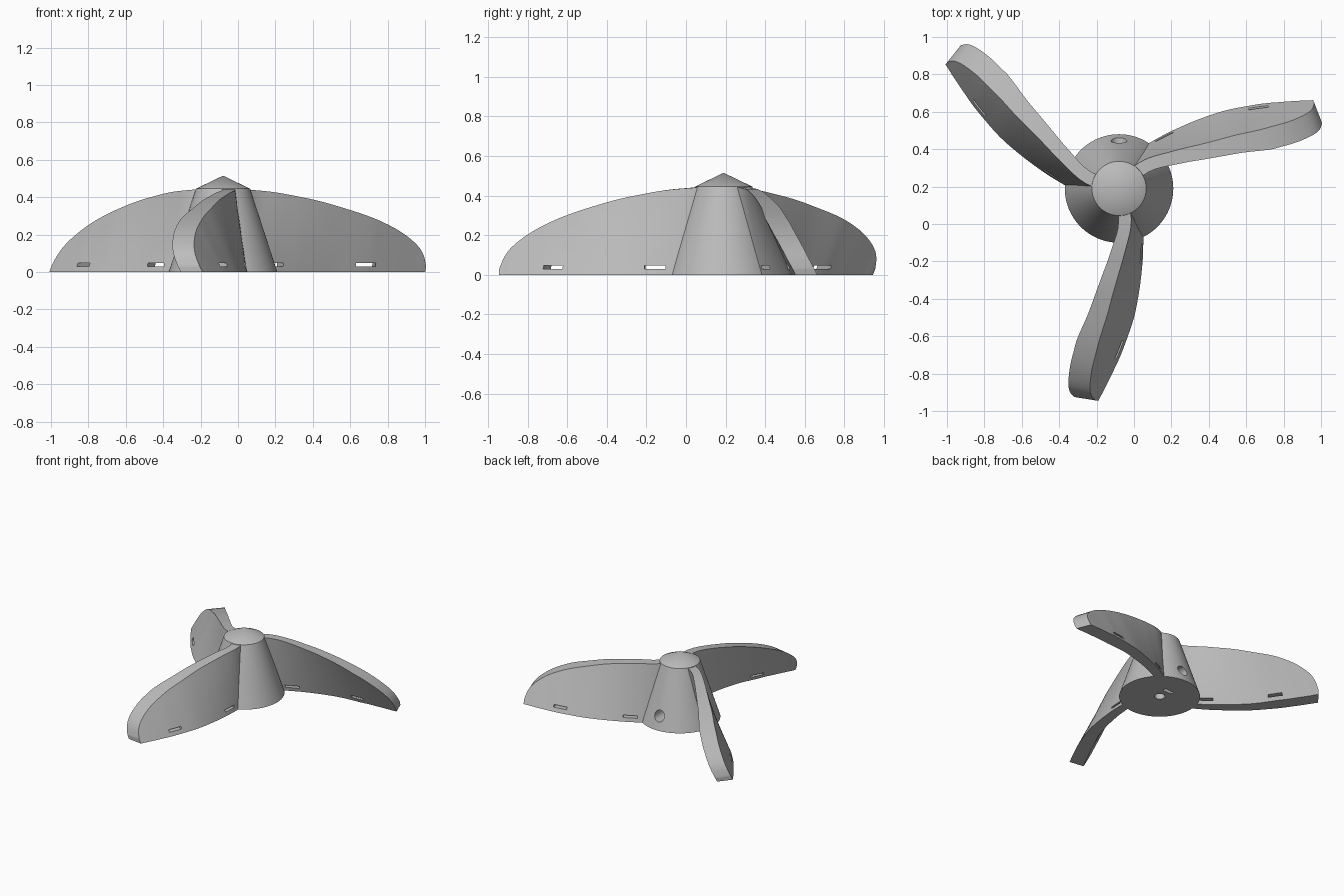
import bpy, bmesh, math
from mathutils import Vector, Matrix

cube = bpy.data.objects.get("Cube")
if cube:
    bpy.data.objects.remove(cube, do_unlink=True)

HUB = Vector((-0.08, 0.19, 0))

grey = bpy.data.materials.new("plain_grey")
grey.use_nodes = True
grey.diffuse_color = (0.5, 0.5, 0.5, 1)
grey.node_tree.nodes["Principled BSDF"].inputs["Base Color"].default_value = (0.5, 0.5, 0.5, 1)


def make_object(name, bm, matrix):
    bmesh.ops.recalc_face_normals(bm, faces=bm.faces[:])
    mesh = bpy.data.meshes.new(name)
    bm.to_mesh(mesh)
    bm.free()
    mesh.transform(matrix)
    mesh.materials.append(grey)
    obj = bpy.data.objects.new(name, mesh)
    bpy.context.collection.objects.link(obj)
    return obj


def box(name, size, matrix):
    bm = bmesh.new()
    bmesh.ops.create_cube(bm, size=1, matrix=Matrix.Diagonal((*size, 1)))
    return make_object(name, bm, matrix)


def cylinder(name, radius, depth, matrix):
    bm = bmesh.new()
    bmesh.ops.create_cone(bm, cap_ends=True, segments=32, radius1=radius,
                          radius2=radius, depth=depth)
    return make_object(name, bm, matrix)


def cut_and_shade(obj, cutters):
    bpy.ops.object.select_all(action="DESELECT")
    bpy.context.view_layer.objects.active = obj
    obj.select_set(True)
    for cutter in cutters:
        mod = obj.modifiers.new("cut", "BOOLEAN")
        mod.operation, mod.solver, mod.object = "DIFFERENCE", "EXACT", cutter
        bpy.ops.object.modifier_apply(modifier=mod.name)
        bpy.data.objects.remove(cutter, do_unlink=True)
    bpy.ops.object.shade_smooth_by_angle(angle=math.radians(30))


def smooth_path(points, steps):
    """Catmull-Rom curve through the points."""
    pts = [Vector(p) for p in points]
    pts = [2 * pts[0] - pts[1]] + pts + [2 * pts[-1] - pts[-2]]
    out = []
    for a, b, c, d in zip(pts, pts[1:], pts[2:], pts[3:]):
        for i in range(steps):
            t = i / steps
            out.append(b + (c - a) * t / 2 + (2 * a - 5 * b + 4 * c - d) * t**2 / 2
                       + (3 * b - a - 3 * c + d) * t**3 / 2)
    return out + [pts[-2]]


# Hub: tapered body with a pointed cap
bm = bmesh.new()
profile = [(0.29, 0), (0.145, 0.445), (0, 0.515)]
SEG = 96
rings = [[bm.verts.new((r * math.cos(i * math.tau / SEG), r * math.sin(i * math.tau / SEG), z))
          for i in range(SEG)] for r, z in profile[:2]]
tip = bm.verts.new((0, 0, profile[2][1]))
bm.faces.new(rings[0])
for i in range(SEG):
    j = (i + 1) % SEG
    bm.faces.new((rings[0][i], rings[0][j], rings[1][j], rings[1][i]))
    bm.faces.new((rings[1][i], rings[1][j], tip))
at_hub = Matrix.Translation(HUB)
hub = make_object("hub", bm, at_hub)

# Shaft bore, nut pocket and set screw hole
cut_and_shade(hub, [
    cylinder("shaft_cutter", 0.038, 0.5, at_hub),
    box("nut_cutter", (0.08, 0.03, 0.3), at_hub @ Matrix.Translation((0, 0.095, 0))),
    cylinder("screw_cutter", 0.042, 0.4,
             at_hub @ Matrix.Translation((0, 0.2, 0.1)) @ Matrix.Rotation(math.pi / 2, 4, "X")),
])

# Blade stations: radius, top height, angle of the leading face at the base
STATIONS = smooth_path([
    (0.14, 0.442, 0.78), (0.29, 0.428, 0.464), (0.42, 0.405, 0.303),
    (0.55, 0.377, 0.2), (0.695, 0.335, 0.115), (0.8, 0.3, 0.055),
    (0.89, 0.263, 0.011), (0.97, 0.222, -0.028), (1.04, 0.175, -0.058),
    (1.09, 0.13, -0.078), (1.12, 0.085, -0.09), (1.14, 0.03, -0.096)], 4)
ROWS = 10


def blade_mesh():
    bm = bmesh.new()
    loops = []
    for radius, top, base in STATIONS:
        width = (0.068 + 0.05 * min(radius / 0.85, 1) ** 2) / radius
        twist = 0.73 - 0.2 * radius**2
        loop = []
        for side in (0, 1):
            rows = range(ROWS + 1) if side == 0 else range(ROWS, -1, -1)
            for k in rows:
                z = top * k / ROWS
                a = base - twist * z - side * width
                loop.append(bm.verts.new((radius * math.cos(a), radius * math.sin(a), z)))
        loops.append(loop)
    n = len(loops[0])
    for p, q in zip(loops, loops[1:]):
        for i in range(n):
            j = (i + 1) % n
            bm.faces.new((p[i], p[j], q[j], q[i]))
    # End caps as strips between the two faces
    for loop in (loops[0], loops[-1]):
        for k in range(ROWS):
            bm.faces.new((loop[k], loop[k + 1], loop[n - 2 - k], loop[n - 1 - k]))
    return bm


# Three blades, each with two slots through the lower edge
for number in range(3):
    turn = at_hub @ Matrix.Rotation(math.radians(120 * number - 90), 4, "Z")
    blade = make_object(f"blade_{number + 1}", blade_mesh(), turn)
    slots = []
    for r, t, angle in ((0.345, 0.08, -0.05), (0.85, -0.03, -0.36)):
        place = turn @ Matrix.Translation((r, t, 0.038)) @ Matrix.Rotation(angle, 4, "Z")
        slots.append(box("slot_cutter", (0.105, 0.4, 0.018), place))
    cut_and_shade(blade, slots)
